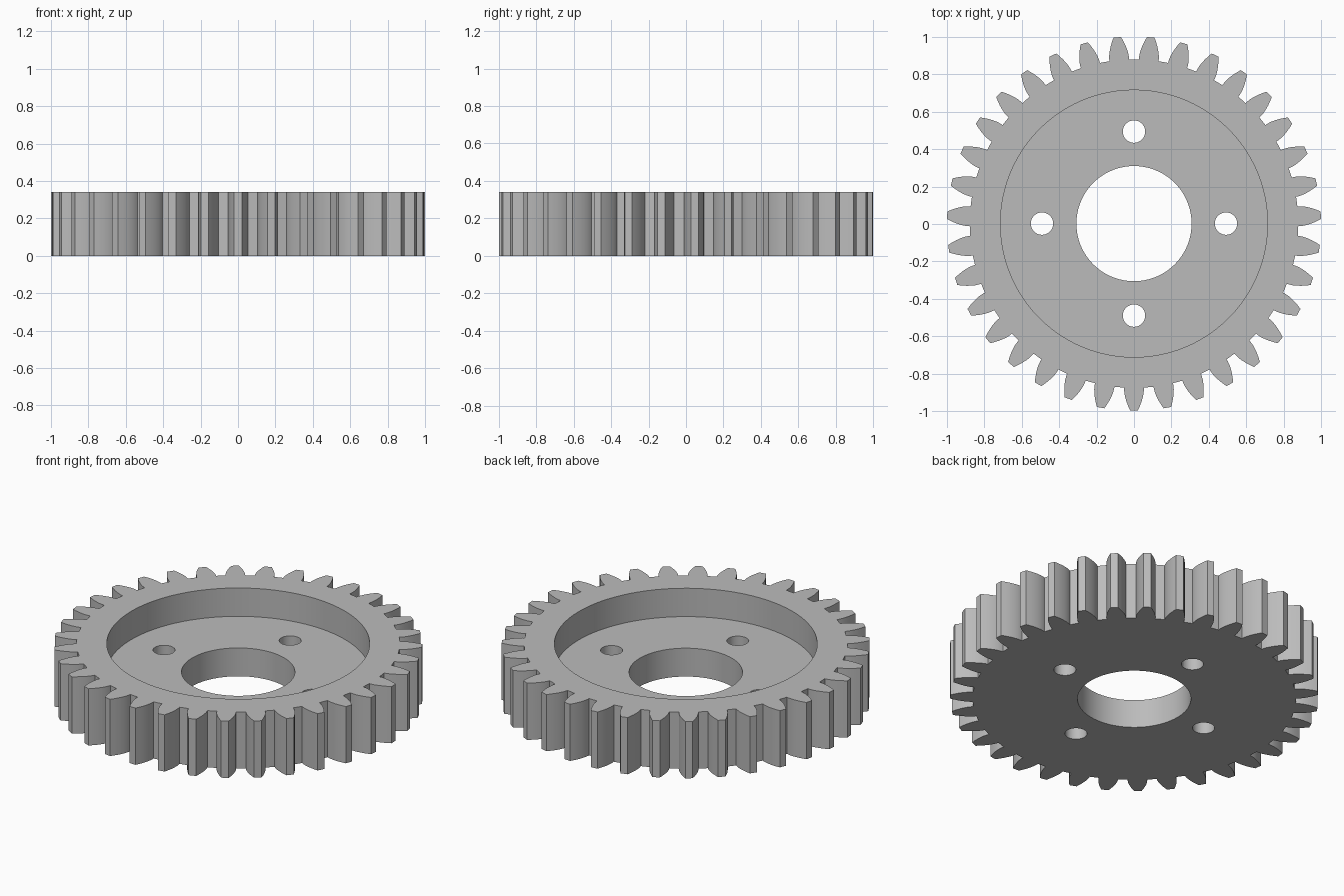
import bpy, bmesh
from math import sin, cos, tan, acos, pi, radians

if "Cube" in bpy.data.objects:
    bpy.data.objects.remove(bpy.data.objects["Cube"])

TEETH = 35
TIP, HEIGHT, FLOOR = 1.0, 0.34, 0.17
MODULE = 2 * TIP / (TEETH + 2)
PITCH = MODULE * TEETH / 2
ROOT = PITCH - 1.25 * MODULE
BASE = PITCH * cos(radians(20))
SHIFT = 0.002            # odd tooth count: bounding box is centred, not the bore

steel = bpy.data.materials.new("grey steel")
steel.use_nodes = True
colour = (0.5, 0.5, 0.5, 1)
steel.diffuse_color = colour
steel.node_tree.nodes["Principled BSDF"].inputs["Base Color"].default_value = colour


def involute(r):
    a = acos(min(1, BASE / r))
    return tan(a) - a


def half_angle(r):
    """Half the angular thickness of a tooth at radius r."""
    return pi / (2 * TEETH) + involute(PITCH) - involute(r)


def prism(name, outline, z0, z1):
    bm = bmesh.new()
    face = bm.faces.new([bm.verts.new((x, y + SHIFT, z0)) for x, y in outline])
    top = bmesh.ops.extrude_face_region(bm, geom=[face])["geom"]
    verts = [v for v in top if isinstance(v, bmesh.types.BMVert)]
    bmesh.ops.translate(bm, verts=verts, vec=(0, 0, z1 - z0))
    bmesh.ops.recalc_face_normals(bm, faces=bm.faces)
    mesh = bpy.data.meshes.new(name)
    bm.to_mesh(mesh)
    bm.free()
    mesh.materials.append(steel)
    obj = bpy.data.objects.new(name, mesh)
    bpy.context.collection.objects.link(obj)
    return obj


def circle(radius, sides, cx=0, cy=0):
    return [(cx + radius * cos(2 * pi * i / sides), cy + radius * sin(2 * pi * i / sides))
            for i in range(sides)]


# Toothed outline: root, involute flank up, flank down, root
STEPS = 5
flank = [(ROOT, half_angle(BASE))]
for i in range(STEPS + 1):
    r = BASE + (TIP - BASE) * i / STEPS
    flank.append((r, half_angle(r)))
tooth = [(r, -a) for r, a in flank] + [(r, a) for r, a in reversed(flank)]
outline = []
for t in range(TEETH):
    centre = -pi / 2 + 2 * pi * t / TEETH
    outline += [(r * cos(centre + a), r * sin(centre + a)) for r, a in tooth]
gear = prism("gear", outline, 0, HEIGHT)

# Recess in the top, central bore and four bolt holes
cutters = [prism("recess_cutter", circle(0.714, 96), FLOOR, HEIGHT + 0.1),
           prism("bore_cutter", circle(0.308, 72), -0.1, HEIGHT + 0.1)]
for k in range(4):
    x, y = 0.492 * cos(k * pi / 2), 0.492 * sin(k * pi / 2)
    cutters.append(prism("bolt_hole_cutter", circle(0.06, 32, x, y), -0.1, HEIGHT + 0.1))

for cutter in cutters:
    cutter.hide_render = True
    cut = gear.modifiers.new(cutter.name, 'BOOLEAN')
    cut.operation, cut.solver, cut.object = 'DIFFERENCE', 'EXACT', cutter

bpy.context.view_layer.objects.active = gear
for cut in list(gear.modifiers):
    bpy.ops.object.modifier_apply(modifier=cut.name)
for cutter in cutters:
    bpy.data.objects.remove(cutter)

# Smooth bores, crisp tooth edges
for obj in bpy.context.selected_objects:
    obj.select_set(False)
gear.select_set(True)
bpy.ops.object.shade_smooth_by_angle(angle=radians(12))
